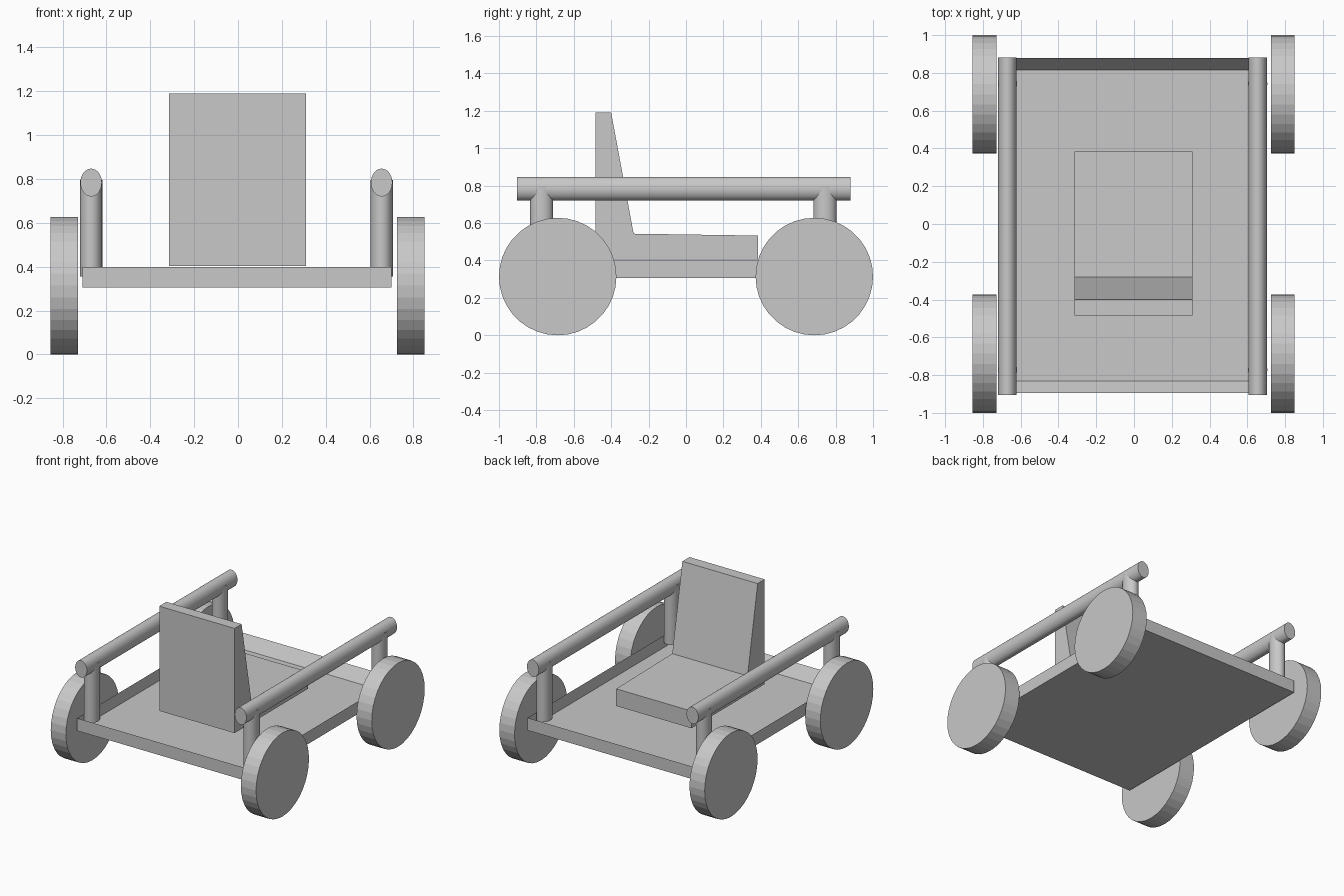
import bpy, bmesh, math
from mathutils import Matrix, Vector

cube = bpy.data.objects.get("Cube")
if cube:
    bpy.data.objects.remove(cube, do_unlink=True)

grey = bpy.data.materials.new("light grey")
grey.use_nodes = True
colour = (0.58, 0.58, 0.58, 1)
grey.diffuse_color = colour
grey.node_tree.nodes["Principled BSDF"].inputs["Base Color"].default_value = colour


def finish(name, bm, smooth=False):
    bmesh.ops.recalc_face_normals(bm, faces=bm.faces[:])
    mesh = bpy.data.meshes.new(name)
    bm.to_mesh(mesh)
    bm.free()
    mesh.materials.append(grey)
    obj = bpy.data.objects.new(name, mesh)
    bpy.context.collection.objects.link(obj)
    if smooth:
        bpy.ops.object.select_all(action='DESELECT')
        obj.select_set(True)
        bpy.context.view_layer.objects.active = obj
        bpy.ops.object.shade_smooth_by_angle(angle=math.radians(40))
    return obj


def cylinder(name, centre, size, axis, sides, smooth=False):
    """Elliptical cylinder filling a box of the given size, along one axis."""
    turn = {"X": Matrix.Rotation(math.pi / 2, 4, 'Y'),
            "Y": Matrix.Rotation(math.pi / 2, 4, 'X'),
            "Z": Matrix.Identity(4)}[axis]
    bm = bmesh.new()
    bmesh.ops.create_cone(bm, cap_ends=True, segments=sides, radius1=0.5, radius2=0.5, depth=1,
                          matrix=Matrix.Translation(centre) @ Matrix.Diagonal((*size, 1)) @ turn)
    return finish(name, bm, smooth)


# Tray platform: a box whose top is sunk, with sloped end walls inside
x0, x1, y0, y1 = -0.71, 0.70, -0.895, 0.88
bottom, rim, floor = 0.306, 0.40, 0.312
bm = bmesh.new()
bmesh.ops.create_cube(bm, size=1, matrix=Matrix.Translation(((x0 + x1) / 2, (y0 + y1) / 2, (bottom + rim) / 2))
                      @ Matrix.Diagonal((x1 - x0, y1 - y0, rim - bottom, 1)))
top = max(bm.faces, key=lambda f: f.calc_center_median().z)
bmesh.ops.inset_region(bm, faces=[top], thickness=0.004)
for v in top.verts:
    v.co.z = floor
    v.co.y = y0 + 0.065 if v.co.y < 0 else y1 - 0.065
finish("platform", bm)

# Seat: side profile (y, z) extruded across
profile = [(-0.484, 0.404), (0.385, 0.404), (0.385, 0.533), (-0.28, 0.543), (-0.40, 1.19), (-0.484, 1.19)]
bm = bmesh.new()
side = bm.faces.new([bm.verts.new((-0.315, y, z)) for y, z in profile])
extruded = bmesh.ops.extrude_face_region(bm, geom=[side], use_keep_orig=True)["geom"]
bmesh.ops.translate(bm, vec=Vector((0.625, 0, 0)),
                    verts=[e for e in extruded if isinstance(e, bmesh.types.BMVert)])
finish("seat", bm)

# Wheels, rails and rail posts on both sides
for label, wheel_x, rail_x in (("left", 0.787, 0.655), ("right", -0.792, -0.670)):
    cylinder(f"{label}_rail", (rail_x, -0.012, 0.784), (0.098, 1.785, 0.127), "Y", 32, True)
    for end, wheel_y, post_y in (("front", -0.686, -0.772), ("back", 0.686, 0.743)):
        cylinder(f"{end}_{label}_wheel", (wheel_x, wheel_y, 0.314), (0.126, 0.628, 0.628), "X", 36)
        cylinder(f"{end}_{label}_post", (rail_x, post_y, 0.575), (0.102, 0.124, 0.44), "Z", 32, True)
